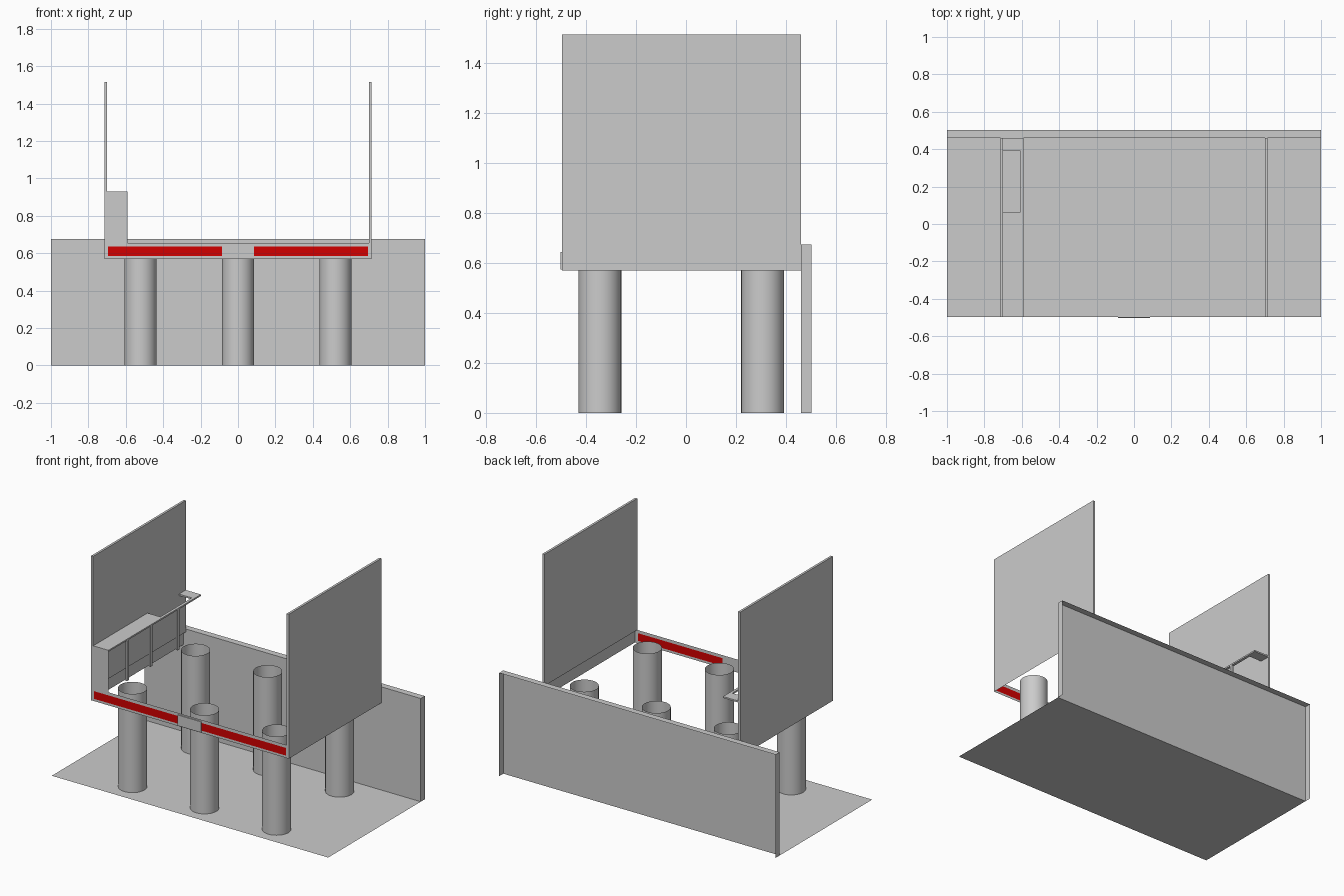
import bpy, bmesh

if "Cube" in bpy.data.objects:
    bpy.data.objects.remove(bpy.data.objects["Cube"])

RED = bpy.data.materials.new("red_band")
RED.diffuse_color = (0.65, 0.0, 0.0, 1)
RED.use_nodes = True
RED.node_tree.nodes["Principled BSDF"].inputs["Base Color"].default_value = RED.diffuse_color

FRONT, BACK = -0.496, 0.46      # depth of the body
BASE, DECK, TOP = 0.57, 0.655, 1.515
COUNTER, EDGE = 0.93, -0.59


def finish(name, bm, mat=None):
    me = bpy.data.meshes.new(name)
    bm.to_mesh(me)
    bm.free()
    ob = bpy.data.objects.new(name, me)
    bpy.context.collection.objects.link(ob)
    if mat:
        me.materials.append(mat)
    return ob


def add_quad(bm, *pts):
    bm.faces.new([bm.verts.new(p) for p in pts])


def front_rect(bm, x0, x1, z0, z1):
    add_quad(bm, (x0, FRONT, z0), (x1, FRONT, z0), (x1, FRONT, z1), (x0, FRONT, z1))


def box(name, x0, x1, y0, y1, z0, z1):
    bm = bmesh.new()
    bmesh.ops.create_cube(bm, size=1)
    for v in bm.verts:
        v.co = ((x0 + x1) / 2 + v.co.x * (x1 - x0),
                (y0 + y1) / 2 + v.co.y * (y1 - y0),
                (z0 + z1) / 2 + v.co.z * (z1 - z0))
    return finish(name, bm)


# floor sheet
bm = bmesh.new()
add_quad(bm, (-1, FRONT, 0), (1, FRONT, 0), (1, BACK, 0), (-1, BACK, 0))
finish("floor", bm)

# back wall: front panel with top and end lips, open behind
bm = bmesh.new()
H, LIP = 0.675, 0.502
add_quad(bm, (-1, BACK, 0), (1, BACK, 0), (1, BACK, H), (-1, BACK, H))
add_quad(bm, (-1, BACK, H), (1, BACK, H), (1, LIP, H), (-1, LIP, H))
add_quad(bm, (1, BACK, 0), (1, LIP, 0), (1, LIP, H), (1, BACK, H))
add_quad(bm, (-1, LIP, 0), (-1, BACK, 0), (-1, BACK, H), (-1, LIP, H))
bmesh.ops.remove_doubles(bm, verts=bm.verts, dist=1e-5)
finish("back_wall", bm)

# open-ended pillars
for x in (-0.521, 0, 0.521):
    for y in (-0.345, 0.307):
        bm = bmesh.new()
        bmesh.ops.create_cone(bm, cap_ends=False, segments=32,
                              radius1=0.086, radius2=0.086, depth=0.645)
        bmesh.ops.translate(bm, verts=bm.verts, vec=(x, y, 0.3225))
        for f in bm.faces:
            f.smooth = True
        finish("pillar", bm)

# side walls, with a single-sheet skirt below deck level
for s, side in ((-1, "left"), (1, "right")):
    xs = sorted((s * 0.70, s * 0.715))
    box(side + "_wall", *xs, FRONT, BACK, DECK, TOP)
    bm = bmesh.new()
    x = s * 0.715
    add_quad(bm, (x, FRONT, BASE), (x, BACK, BASE), (x, BACK, DECK), (x, FRONT, DECK))
    finish(side + "_wall_skirt", bm)

# front beam frame and counter end panel
bm = bmesh.new()
front_rect(bm, -0.715, 0.715, BASE, 0.585)
front_rect(bm, -0.715, 0.715, 0.635, DECK)
front_rect(bm, -0.715, -0.695, 0.585, 0.635)
front_rect(bm, 0.695, 0.715, 0.585, 0.635)
front_rect(bm, -0.70, EDGE, DECK, COUNTER)
finish("front_beam", bm)

# red bands and centre plate
bm = bmesh.new()
front_rect(bm, -0.695, -0.085, 0.585, 0.635)
front_rect(bm, 0.085, 0.695, 0.585, 0.635)
finish("red_bands", bm, RED)
box("centre_plate", -0.085, 0.085, -0.503, FRONT, 0.575, 0.645)

# counter top, four strips around the basin opening
Z0 = COUNTER - 0.01
box("counter_front", -0.70, EDGE, FRONT, 0.065, Z0, COUNTER)
box("counter_back", -0.70, EDGE, 0.39, BACK, Z0, COUNTER)
box("counter_edge", -0.608, EDGE, 0.065, 0.39, Z0, COUNTER)

# counter legs
for y in (-0.295, -0.05, 0.23):
    box("counter_leg", EDGE - 0.012, EDGE, y - 0.01, y + 0.01, DECK, Z0)
